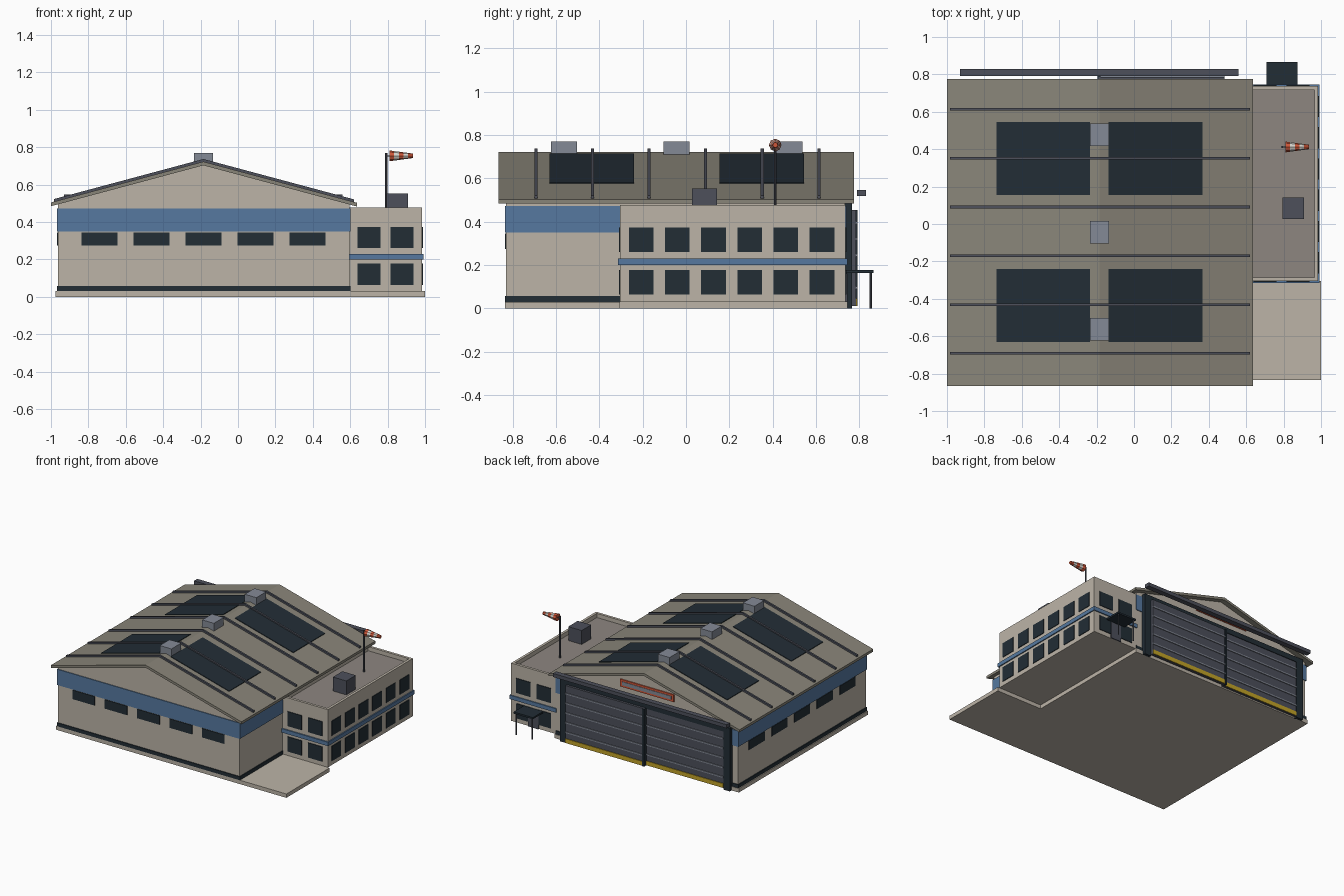
import bpy, bmesh, math

cube = bpy.data.objects.get("Cube")
if cube:
    bpy.data.objects.remove(cube, do_unlink=True)


def linear(v):
    v /= 255
    return v / 12.92 if v <= 0.04 else ((v + 0.055) / 1.055) ** 2.4


def material(name, r, g, b):
    m = bpy.data.materials.new(name)
    color = (linear(r), linear(g), linear(b), 1)
    m.use_nodes = True
    m.diffuse_color = color
    m.node_tree.nodes["Principled BSDF"].inputs["Base Color"].default_value = color
    return m


BEIGE = material("beige wall", 188, 180, 167)
BLUE = material("blue trim", 86, 121, 160)
DARK = material("dark glass", 34, 45, 53)
ROOF = material("roof sheet", 137, 133, 121)
FLAT = material("flat roof", 141, 134, 128)
STEEL = material("dark steel", 77, 80, 91)
VENT = material("light grey metal", 132, 138, 150)
ORANGE = material("orange", 208, 88, 58)
YELLOW = material("yellow", 196, 164, 40)
WHITE = material("off white", 215, 212, 205)


def finish(name, bm, mat):
    bmesh.ops.recalc_face_normals(bm, faces=bm.faces)
    mesh = bpy.data.meshes.new(name)
    bm.to_mesh(mesh)
    bm.free()
    mesh.materials.append(mat)
    ob = bpy.data.objects.new(name, mesh)
    bpy.context.collection.objects.link(ob)
    return ob


def prism(name, mat, profile, y0, y1):
    """Extrude an x-z outline from y0 to y1."""
    bm = bmesh.new()
    face = bm.faces.new([bm.verts.new((x, y0, z)) for x, z in profile])
    ext = bmesh.ops.extrude_face_region(bm, geom=[face])["geom"]
    moved = [v for v in ext if isinstance(v, bmesh.types.BMVert)]
    bmesh.ops.translate(bm, verts=moved, vec=(0, y1 - y0, 0))
    return finish(name, bm, mat)


def box(name, mat, x0, x1, y0, y1, z0, z1):
    return prism(name, mat, [(x0, z0), (x1, z0), (x1, z1), (x0, z1)], y0, y1)


def rod(name, mat, x, y, z0, z1, r):
    bpy.ops.mesh.primitive_cylinder_add(vertices=8, radius=r, depth=z1 - z0,
                                        location=(x, y, (z0 + z1) / 2))
    ob = bpy.context.object
    ob.name = name
    ob.data.materials.append(mat)


RIDGE = -0.185
SLOPE = 0.268


def roof_z(x, top=0.72):
    return top - SLOPE * abs(x - RIDGE)


def chevron(x0, x1, top, thick):
    xs = (x0, RIDGE, x1)
    return ([(x, roof_z(x, top)) for x in xs]
            + [(x, roof_z(x, top - thick)) for x in reversed(xs)])


# Ground slabs
box("hangar_slab", BEIGE, -0.975, 0.605, -0.835, 0.745, 0, 0.03)
box("apron_slab", BEIGE, 0.605, 1.0, -0.835, -0.305, 0, 0.03)

# Hangar walls with gables, trim band and plinth
L, R, F, B = -0.962, 0.595, -0.83, 0.735
prism("hangar_walls", BEIGE,
      [(L, 0.03), (R, 0.03), (R, roof_z(R, 0.705)), (RIDGE, 0.705), (L, roof_z(L, 0.705))], F, B)
e = 0.006
box("hangar_blue_band", BLUE, L - e, R + e, F - e, B + e, 0.35, 0.472)
box("hangar_plinth", DARK, L - e, R + e, F - e, B + e, 0.03, 0.057)

# Hangar windows on the front and the right-hand side
for i in range(5):
    step = (i - 2) * 0.278
    cx, cy = RIDGE + step, -0.045 + step
    box("front_window", DARK, cx - 0.096, cx + 0.096, F - 0.005, F, 0.275, 0.345)
    box("side_window", DARK, L - 0.005, L, cy - 0.096, cy + 0.096, 0.275, 0.345)

# Pitched roof, ribs, skylights and ridge vents
prism("pitched_roof", ROOF, chevron(-1.0, 0.635, 0.723, 0.02), -0.865, 0.775)
for i in range(6):
    y = -0.692 + i * 0.261
    prism("roof_rib", STEEL, chevron(-0.985, 0.62, 0.737, 0.016), y - 0.007, y + 0.007)
for y0, y1 in ((-0.63, -0.24), (0.155, 0.545)):
    for side in (-1, 1):
        xa, xb = RIDGE + side * 0.05, RIDGE + side * 0.55
        prism("skylight", DARK,
              [(xa, roof_z(xa, 0.72)), (xb, roof_z(xb, 0.72)),
               (xb, roof_z(xb, 0.728)), (xa, roof_z(xa, 0.728))], y0, y1)
for y in (-0.563, -0.043, 0.478):
    box("ridge_vent", VENT, RIDGE - 0.05, RIDGE + 0.05, y - 0.06, y + 0.06, 0.7, 0.77)

# Rear door frame and overhead track
for side in (-1, 1):
    cx = RIDGE + side * 0.7
    box("door_post", DARK, cx - 0.028, cx + 0.028, B, 0.767, 0, 0.478)
box("door_header", DARK, -0.913, 0.543, B, 0.767, 0.45, 0.49)
box("door_track", STEEL, -0.93, 0.56, 0.79, 0.83, 0.518, 0.546)

# Two sliding door leaves with ribs and a yellow foot
for x0, x1, y in ((-0.855, -0.18, 0.762), (-0.19, 0.485, 0.785)):
    box("door_leaf", STEEL, x0, x1, y - 0.02, y, 0.01, 0.455)
    box("door_foot", YELLOW, x0, x1, y, y + 0.005, 0.012, 0.045)
    for i in range(5):
        z = 0.095 + i * 0.075
        box("door_rib", VENT, x0, x1, y, y + 0.006, z - 0.005, z + 0.005)
box("door_meeting_strip", DARK, -0.195, -0.178, 0.76, 0.792, 0.01, 0.455)

# Rear gable panel
box("gable_panel", ORANGE, -0.415, 0.045, B, B + 0.008, 0.55, 0.607)
box("gable_panel_inset", VENT, -0.395, 0.025, B + 0.008, B + 0.011, 0.565, 0.592)

# Two-storey annex with parapet
AL, AR, AF, AB = 0.595, 0.985, -0.305, 0.737
box("annex_walls", BEIGE, AL, AR, AF, AB, 0.03, 0.44)
box("annex_flat_roof", FLAT, AL + 0.02, AR - 0.02, AF + 0.02, AB - 0.02, 0.44, 0.445)
for name, a in (("front", AF), ("back", AB - 0.02)):
    box("parapet_" + name, BEIGE, AL, AR, a, a + 0.02, 0.44, 0.477)
for name, a in (("inner", AL), ("outer", AR - 0.02)):
    box("parapet_" + name, BEIGE, a, a + 0.02, AF + 0.02, AB - 0.02, 0.44, 0.477)
box("annex_blue_band", BLUE, AL, AR + 0.008, AF - 0.01, AB + 0.008, 0.2, 0.23)

# Annex windows
for z0, z1 in ((0.063, 0.178), (0.26, 0.373)):
    for i in range(6):
        cy = -0.207 + i * 0.167
        box("annex_side_window", DARK, AR, AR + 0.005, cy - 0.057, cy + 0.057, z0, z1)
    for cx in (0.701, 0.877):
        box("annex_front_window", DARK, cx - 0.061, cx + 0.061, AF - 0.005, AF, z0, z1)
        box("annex_back_window", DARK, cx - 0.061, cx + 0.061, AB, AB + 0.005, z0, z1)

# Rear entrance with canopy
box("entrance_door", STEEL, 0.745, 0.835, AB, AB + 0.009, 0.03, 0.16)
box("canopy", DARK, 0.708, 0.873, AB, 0.865, 0.164, 0.177)
for x in (0.722, 0.859):
    rod("canopy_leg", STEEL, x, 0.853, 0, 0.165, 0.005)

# Rooftop unit
box("rooftop_unit", STEEL, 0.795, 0.91, 0.027, 0.143, 0.44, 0.553)

# Windsock on its mast
PX, PY, PZ = 0.792, 0.412, 0.754
rod("windsock_mast", STEEL, PX, PY, 0.44, 0.768, 0.006)
box("windsock_arm", STEEL, PX, 0.815, PY - 0.003, PY + 0.003, PZ - 0.003, PZ + 0.003)
seg = 0.125 / 5
for i in range(5):
    r0, r1 = (0.029 - 0.0034 * k for k in (i, i + 1))
    bpy.ops.mesh.primitive_cone_add(vertices=8, radius1=r0, radius2=r1, depth=seg,
                                    location=(0.81 + seg * (i + 0.5), PY, PZ),
                                    rotation=(0, math.pi / 2, 0))
    sock = bpy.context.object
    sock.name = "windsock_stripe"
    sock.data.materials.append(WHITE if i % 2 else ORANGE)
